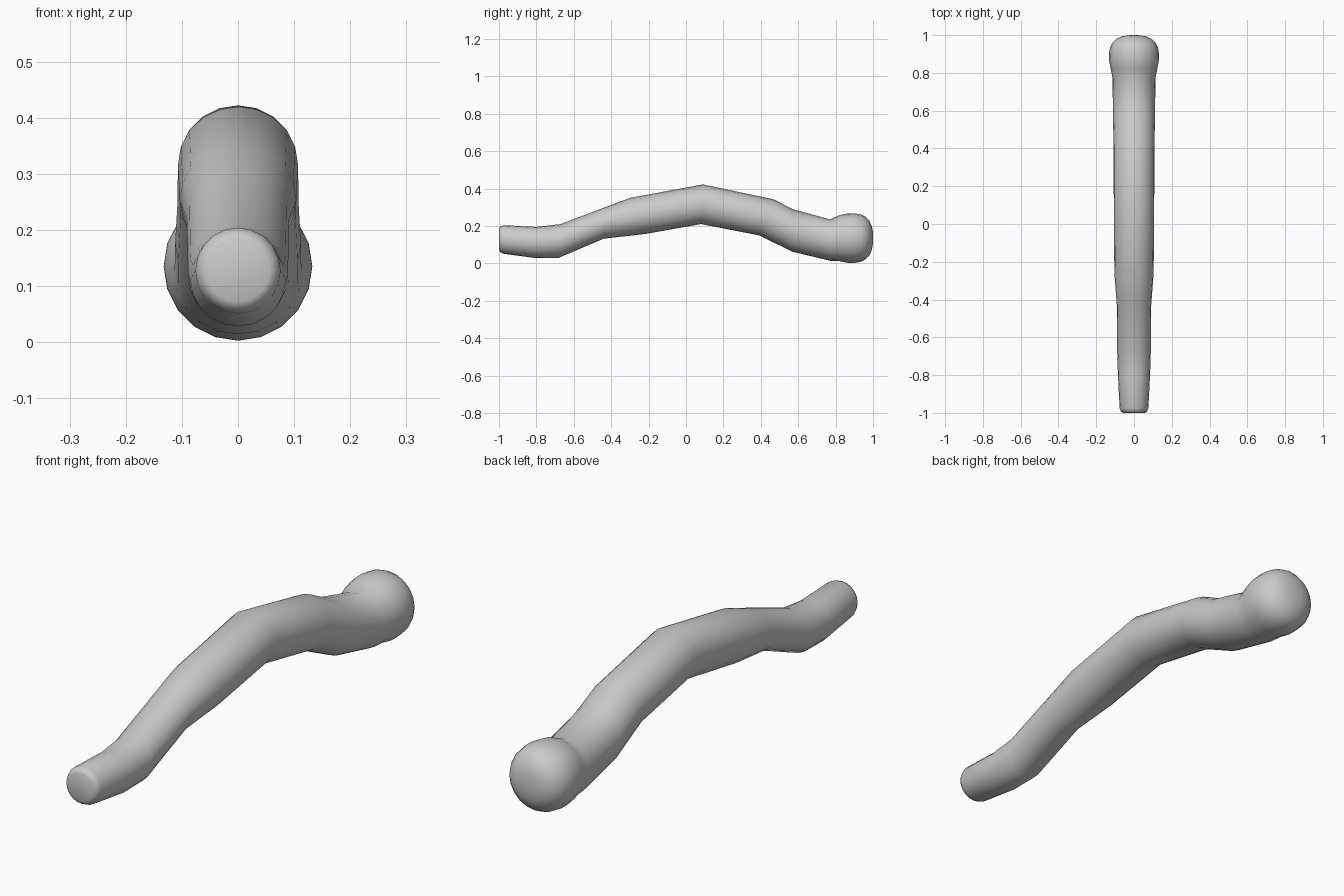
import bpy, bmesh, math
from mathutils import Vector

if "Cube" in bpy.data.objects:
    bpy.data.objects.remove(bpy.data.objects["Cube"])

SIDES = 20

# Cross-sections along the bent shaft: (top y, top z, bottom y, bottom z, half width)
rings = [
    (-1.0, .184, -1.0, .072, .056),
    (-.994, .196, -.994, .060, .068),
    (-.975, .204, -.975, .051, .076),
    (-.80, .195, -.80, .028, .085),
    (-.67, .21, -.68, .03, .089),
    (-.42, .305, -.44, .132, .091),
    (-.30, .35, -.22, .157, .104),
    (.09, .422, .08, .21, .107),
    (.47, .342, .39, .15, .108),
    (.57, .29, .57, .062, .112),
    (.77, .235, .77, .014, .113),
]

# Rounded knob at the back end: (y, radius)
KNOB_Z = .135
for y, r in [(.82, .123), (.865, .132), (.90, .1325), (.935, .127), (.96, .114),
             (.98, .093), (.993, .065), (.999, .034)]:
    rings.append((y, KNOB_Z + r, y, KNOB_Z - r, r))

bm = bmesh.new()
loops = []
for ty, tz, by, bz, hw in rings:
    top, bottom = Vector((0, ty, tz)), Vector((0, by, bz))
    centre, up = (top + bottom) / 2, (top - bottom) / 2
    loops.append([bm.verts.new(centre + up * math.cos(a) + Vector((hw * math.sin(a), 0, 0)))
                  for a in (2 * math.pi * i / SIDES for i in range(SIDES))])

# Skin the sections and close both ends
for a, b in zip(loops, loops[1:]):
    for i in range(SIDES):
        j = (i + 1) % SIDES
        bm.faces.new((a[i], a[j], b[j], b[i]))
bm.faces.new(loops[0])
tip = bm.verts.new((0, 1, KNOB_Z))
for i in range(SIDES):
    bm.faces.new((loops[-1][i], loops[-1][(i + 1) % SIDES], tip))
bmesh.ops.recalc_face_normals(bm, faces=bm.faces)

mesh = bpy.data.meshes.new("bent_club")
bm.to_mesh(mesh)
bm.free()
mesh.shade_smooth()
club = bpy.data.objects.new("bent_club", mesh)
bpy.context.collection.objects.link(club)
